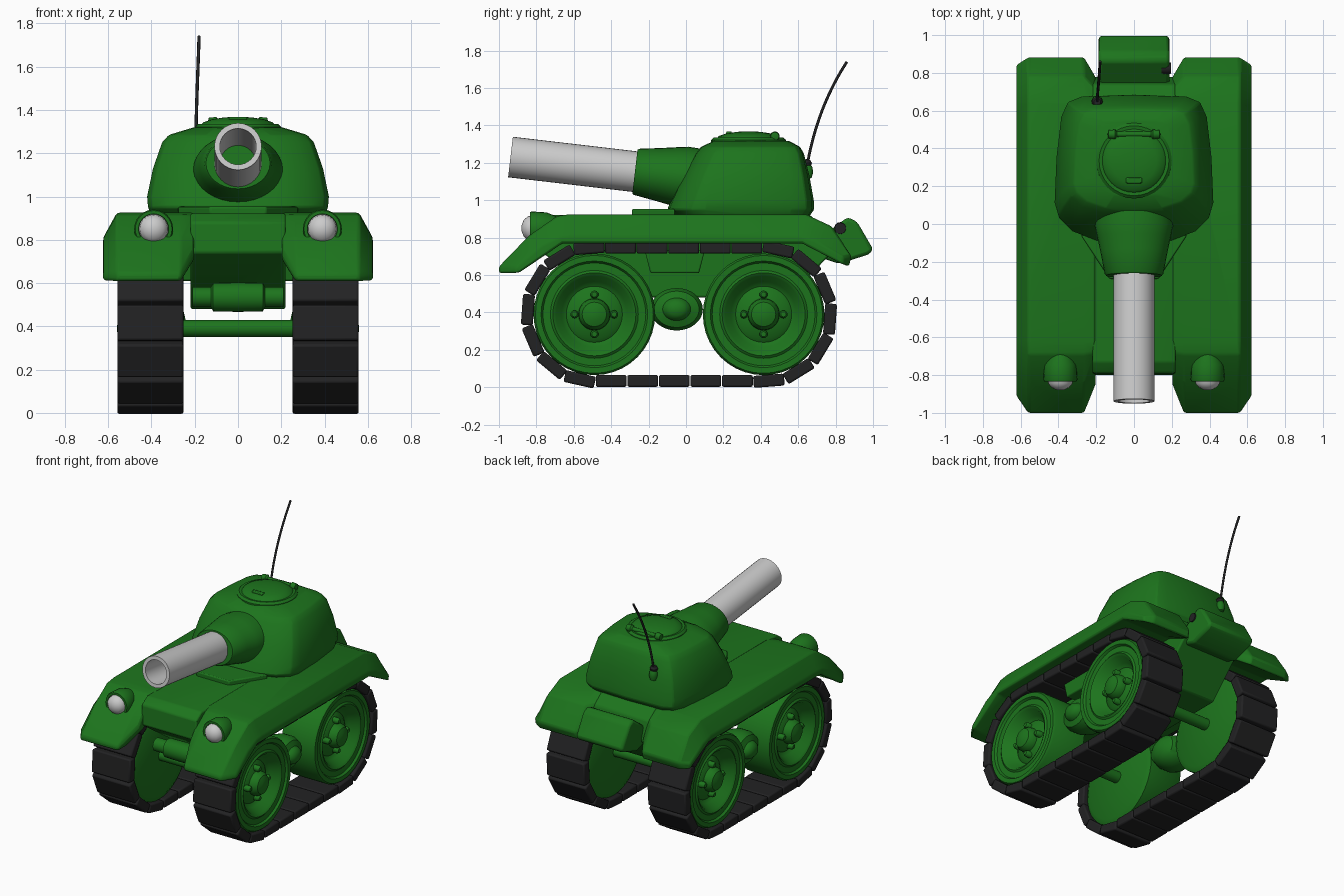
import bpy, bmesh
from math import sin, cos, pi, radians
from mathutils import Matrix, Vector

if "Cube" in bpy.data.objects:
    bpy.data.objects.remove(bpy.data.objects["Cube"])


def material(name, rgb):
    m = bpy.data.materials.new(name)
    m.diffuse_color = (*rgb, 1)
    m.use_nodes = True
    m.node_tree.nodes["Principled BSDF"].inputs["Base Color"].default_value = m.diffuse_color
    return m


GREEN = material("green_paint", (0.012, 0.175, 0.012))
BLACK = material("black_rubber", (0.016, 0.016, 0.017))


def finish(name, bm, mat, mirror=False, bevel=0, angle=35):
    bmesh.ops.recalc_face_normals(bm, faces=bm.faces)
    me = bpy.data.meshes.new(name)
    bm.to_mesh(me)
    bm.free()
    me.shade_smooth()
    me.set_sharp_from_angle(angle=radians(angle))
    if mat:
        me.materials.append(mat)
    ob = bpy.data.objects.new(name, me)
    bpy.context.collection.objects.link(ob)
    if bevel:
        b = ob.modifiers.new("bevel", 'BEVEL')
        b.width, b.segments, b.limit_method = bevel, 2, 'ANGLE'
        b.angle_limit = radians(25)
    if mirror:
        ob.modifiers.new("mirror", 'MIRROR')
    return ob


def loft(name, sections, mat, **kw):
    """Skin equal-length point loops and cap both ends."""
    bm = bmesh.new()
    rings = [[bm.verts.new(p) for p in s] for s in sections]
    n = len(rings[0])
    for a, b in zip(rings, rings[1:]):
        for i in range(n):
            bm.faces.new((a[i], a[(i + 1) % n], b[(i + 1) % n], b[i]))
    bm.faces.new(rings[0])
    bm.faces.new(rings[-1])
    return finish(name, bm, mat, **kw)


def across(x, profile):
    return [(x, y, z) for y, z in profile]


def revolve(bm, profile, matrix, n=32):
    """Spin (radius, height) points about local z; radius 0 closes a pole."""
    rings = []
    for r, h in profile:
        k = 1 if r == 0 else n
        rings.append([bm.verts.new(matrix @ Vector((r * cos(2 * pi * i / n), r * sin(2 * pi * i / n), h)))
                      for i in range(k)])
    for a, b in zip(rings, rings[1:]):
        for i in range(n):
            j = (i + 1) % n
            f = [a[i % len(a)], a[j % len(a)], b[j % len(b)], b[i % len(b)]]
            f = list(dict.fromkeys(f))
            if len(f) > 2:
                bm.faces.new(f)


def lathe(name, profile, matrix, mat, n=32, **kw):
    bm = bmesh.new()
    revolve(bm, profile, matrix, n)
    return finish(name, bm, mat, **kw)


def at(x, y, z):
    return Matrix.Translation((x, y, z))


ALONG_X = Matrix.Rotation(pi / 2, 4, 'Y')
FORWARD = Matrix.Rotation(pi / 2, 4, 'X')      # local z -> -y

# Tracks: flat links spaced around both wheels
YF, YB, ZC, R = -0.49, 0.415, 0.39, 0.356
SPAN, ARC = YB - YF, pi * R
COUNT = 24
bm = bmesh.new()
for i in range(COUNT):
    s = (0.09 + i * 2 * (SPAN + ARC) / COUNT) % (2 * (SPAN + ARC))
    if s < SPAN:
        y, z, a = YF + s, ZC - R, 0
    elif s < SPAN + ARC:
        a = (s - SPAN) / R
        y, z = YB + R * sin(a), ZC - R * cos(a)
    elif s < 2 * SPAN + ARC:
        y, z, a = YB - (s - SPAN - ARC), ZC + R, pi
    else:
        a = pi + (s - 2 * SPAN - ARC) / R
        y, z = YF + R * sin(a), ZC - R * cos(a)
    m = at(0.405, y, z) @ Matrix.Rotation(a, 4, 'X') @ Matrix.Diagonal((0.306, 0.165, 0.064, 1))
    bmesh.ops.create_cube(bm, size=1, matrix=m)
finish("track_links", bm, BLACK, mirror=True, bevel=0.01)

# Wheels with dished faces, domed hubs and bolts
WHEEL = [(0, 0.265), (0.29, 0.265), (0.325, 0.285), (0.325, 0.53), (0.315, 0.545), (0.285, 0.545),
         (0.275, 0.53), (0.235, 0.53), (0.222, 0.54), (0.205, 0.53), (0.175, 0.475), (0.15, 0.46),
         (0.13, 0.475), (0.085, 0.49), (0.082, 0.52), (0.065, 0.545), (0.035, 0.556), (0, 0.56)]
for tag, y in (("front", YF), ("rear", YB)):
    lathe(tag + "_wheels", WHEEL, at(0, y, ZC) @ ALONG_X, GREEN, 40, mirror=True)
    bm = bmesh.new()
    for k in range(4):
        a = k * pi / 2
        revolve(bm, [(0, 0.46), (0.022, 0.46), (0.022, 0.51), (0.014, 0.522), (0, 0.523)],
                at(0, y + 0.106 * cos(a), ZC + 0.106 * sin(a)) @ ALONG_X, 10)
    finish(tag + "_wheel_bolts", bm, GREEN, mirror=True)
    lathe(tag + "_axle", [(0, -0.3), (0.04, -0.3), (0.04, 0.3), (0, 0.3)], at(0, y, ZC) @ ALONG_X, GREEN, 20)

# Suspension bulbs and brackets between the wheels
lathe("suspension_bulbs", [(0, 0.24), (0.06, 0.25), (0.11, 0.28), (0.14, 0.35), (0.14, 0.42), (0.12, 0.46),
                           (0.075, 0.475), (0.066, 0.495), (0.04, 0.515), (0, 0.52)],
      at(0, -0.05, 0.417) @ Matrix.Diagonal((1, 1.0, 0.81, 1)) @ ALONG_X, GREEN, mirror=True)
BRACKET = [(-0.22, 0.73), (-0.19, 0.61), (0.07, 0.61), (0.10, 0.73)]
loft("suspension_brackets", [across(0.2, BRACKET), across(0.42, BRACKET)], GREEN, mirror=True, bevel=0.008)

# Central hull
HULL = [(-0.80, 0.74), (-0.79, 0.88), (-0.73, 0.922), (0.66, 0.922), (0.74, 0.86), (0.78, 0.72),
        (0.55, 0.48), (-0.42, 0.48)]
loft("hull", [across(-0.22, HULL), across(0.22, HULL)], GREEN, bevel=0.01)
lathe("differential", [(0, -0.21), (0.046, -0.21), (0.046, -0.125), (0.066, -0.115), (0.068, 0),
                       (0.066, 0.115), (0.046, 0.125), (0.046, 0.21), (0, 0.21)],
      at(0, -0.63, 0.535) @ ALONG_X, GREEN, 24)

# Fenders: side profile drawn in at both edges
FULL = [(-1, 0.61), (-1, 0.645), (-0.84, 0.81), (-0.69, 0.915), (-0.62, 0.925), (0.64, 0.925),
        (0.78, 0.86), (0.885, 0.70), (0.87, 0.645), (0.62, 0.77), (-0.66, 0.77), (-0.91, 0.61)]
OUTER = [(-0.91, 0.615), (-0.905, 0.645), (-0.77, 0.76), (-0.67, 0.805), (-0.61, 0.81), (0.60, 0.81),
         (0.69, 0.785), (0.84, 0.70), (0.84, 0.655), (0.62, 0.77), (-0.66, 0.77), (-0.89, 0.612)]
INNER = [(-0.85, 0.71), (-0.84, 0.75), (-0.77, 0.84), (-0.68, 0.912)] + FULL[4:6] + \
        [(0.72, 0.86), (0.78, 0.75), (0.77, 0.71)] + FULL[9:11] + [(-0.79, 0.71)]
loft("fenders", [across(0.203, INNER), across(0.265, FULL), across(0.56, FULL), across(0.623, OUTER)],
     GREEN, mirror=True, bevel=0.012)

# Headlights
lathe("headlight_housings", [(0, -0.15), (0.06, -0.14), (0.085, -0.08), (0.09, 0), (0.085, 0.01), (0.07, 0.01),
                             (0.068, 0)], at(0.39, -0.825, 0.85) @ FORWARD, GREEN, 24, mirror=True)
lathe("headlight_lenses", [(0.068, -0.01), (0.064, 0.02), (0.045, 0.042), (0.02, 0.053), (0, 0.055)],
      at(0.39, -0.825, 0.85) @ FORWARD, None, 24, mirror=True)

# Turret: one outline shrunk towards the roof
HALF = [(0, -0.10), (0.2, -0.09), (0.33, -0.04), (0.40, 0.03), (0.42, 0.10), (0.41, 0.35), (0.385, 0.57),
        (0.35, 0.65), (0.28, 0.68), (0, 0.69)]
OUTLINE = HALF + [(-x, y) for x, y in HALF[-2:0:-1]]
LEVELS = [(0.915, 0.95, -0.06, 0.66), (0.95, 0.99, -0.10, 0.685), (1.0, 1, -0.08, 0.683),
          (1.13, 0.935, -0.02, 0.66), (1.25, 0.835, 0.05, 0.63), (1.285, 0.76, 0.08, 0.61),
          (1.318, 0.5, 0.15, 0.55)]
loft("turret", [[(x * k, f + (y + 0.1) / 0.79 * (b - f), z) for x, y in OUTLINE] for z, k, f, b in LEVELS],
     GREEN, bevel=0.008)
PLATE = [(-0.28, -0.06), (-0.13, -0.29), (0.13, -0.29), (0.28, -0.06)]
loft("turret_front_plate", [[(x, y, z) for x, y in PLATE] for z in (0.91, 0.953)], GREEN, bevel=0.008)

# Roof hatch with hinge and handle
lathe("hatch", [(0.2, 1.28), (0.2, 1.322), (0.185, 1.336), (0.168, 1.333), (0.16, 1.343), (0.12, 1.357),
                (0.06, 1.366), (0, 1.368)], at(0, 0.335, 0), GREEN)
lathe("hatch_hinge", [(0, -0.14), (0.022, -0.135), (0.026, -0.1), (0.014, -0.09), (0.014, 0.09), (0.026, 0.1),
                      (0.022, 0.135), (0, 0.14)], at(0, 0.475, 1.342) @ ALONG_X, GREEN, 14)
bm = bmesh.new()
bmesh.ops.create_cube(bm, size=1, matrix=at(0, 0.23, 1.356) @ Matrix.Diagonal((0.085, 0.03, 0.025, 1)))
finish("hatch_handle", bm, GREEN, bevel=0.006)

# Gun: oval mantlet and hollow barrel, raised slightly
GUN = at(0, -0.265, 1.152) @ Matrix.Rotation(radians(-6.7), 4, 'X') @ FORWARD
lathe("mantlet", [(0.20, -0.40), (0.207, -0.26), (0.195, -0.2), (0.178, -0.12), (0.155, 0), (0.148, 0.008), (0, 0.008)],
      GUN @ Matrix.Diagonal((1, 0.8, 1, 1)), GREEN)
lathe("gun_barrel", [(0.109, 0), (0.109, 0.678), (0.084, 0.678), (0.084, 0)], GUN, None)

# Rear stowage box with latch
BOX = [(0.70, 0.70), (0.73, 0.81), (0.865, 0.91), (0.915, 0.885), (1.002, 0.735), (0.975, 0.71), (0.82, 0.66)]
loft("stowage_box", [across(-0.187, BOX), across(0.187, BOX)], GREEN, bevel=0.018)
lathe("box_latch", [(0, -0.03), (0.03, -0.03), (0.033, 0), (0.03, 0.02), (0, 0.02)],
      at(0.175, 0.825, 0.85) @ ALONG_X, BLACK, 14)

# Antenna mount and whip
lathe("antenna_mount", [(0, 1.11), (0.022, 1.12), (0.03, 1.15), (0.026, 1.175), (0.018, 1.19), (0, 1.19)],
      at(-0.195, 0.65, 0), GREEN, 16)
lathe("antenna_base", [(0, 1.18), (0.024, 1.185), (0.028, 1.2), (0.018, 1.216), (0, 1.22)],
      at(-0.195, 0.645, 0), BLACK, 16)
cu = bpy.data.curves.new("antenna", 'CURVE')
cu.dimensions, cu.bevel_depth, cu.bevel_resolution, cu.use_fill_caps = '3D', 0.0075, 2, True
sp = cu.splines.new('BEZIER')
sp.bezier_points.add(1)
for bp, co, h in zip(sp.bezier_points, ((-0.195, 0.65, 1.2), (-0.18, 0.86, 1.74)),
                     ((0, 0.035, 0.19), (0.005, 0.11, 0.17))):
    bp.co = co
    bp.handle_left, bp.handle_right = Vector(co) - Vector(h), Vector(co) + Vector(h)
cu.materials.append(BLACK)
bpy.context.collection.objects.link(bpy.data.objects.new("antenna", cu))
